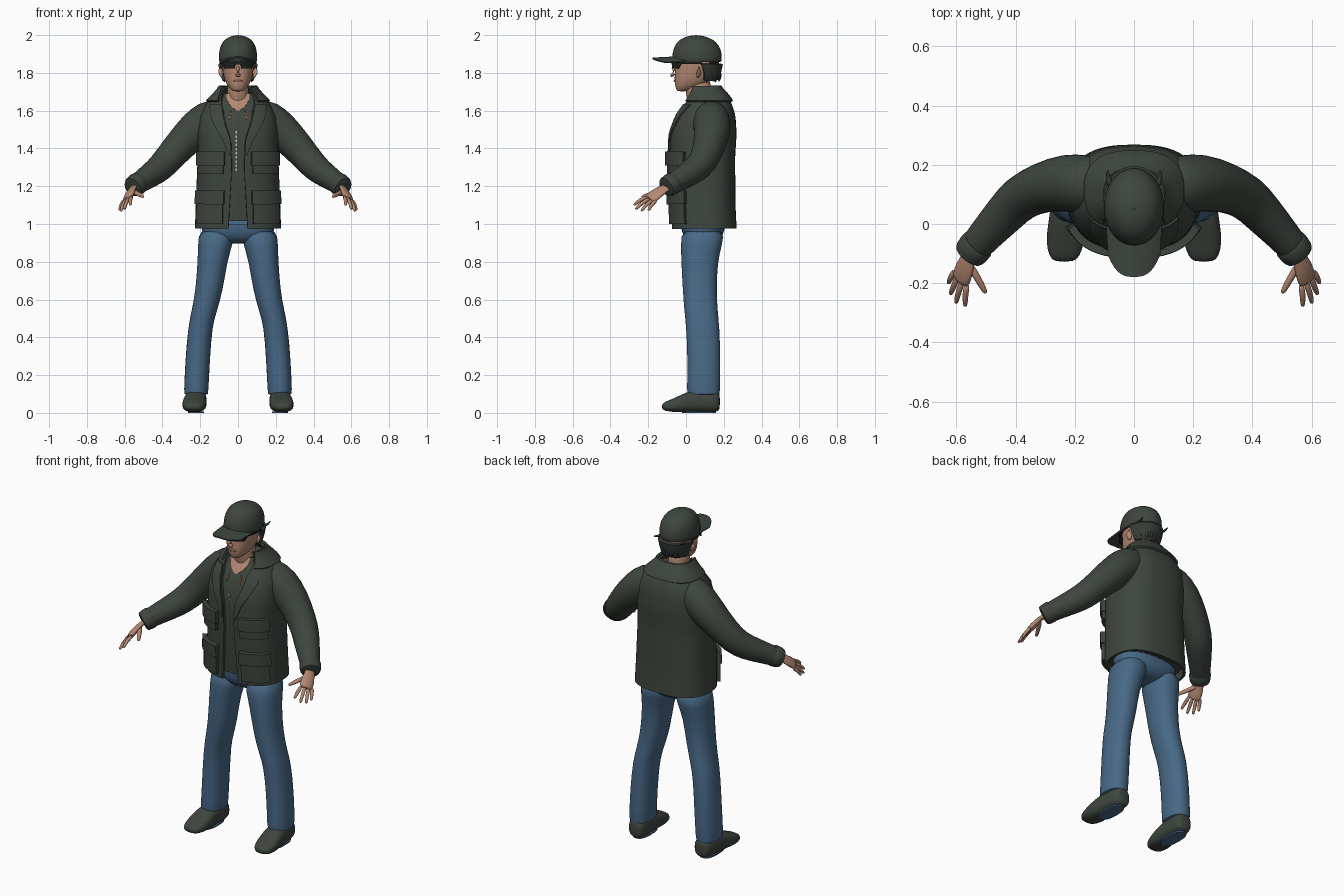
import bpy
import math
from math import sin, cos, pi
from mathutils import Vector

if "Cube" in bpy.data.objects:
    bpy.data.objects.remove(bpy.data.objects["Cube"])
parts = []


def material(name, r, g, b):
    m = bpy.data.materials.new(name)
    m.use_nodes = True
    m.diffuse_color = (r, g, b, 1)
    bsdf = m.node_tree.nodes["Principled BSDF"]
    bsdf.inputs["Base Color"].default_value = (r, g, b, 1)
    bsdf.inputs["Roughness"].default_value = 0.8
    return m


GREEN = material("dark_green", .048, .06, .048)
DENIM = material("denim_blue", .065, .14, .24)
SKIN = material("skin", .46, .25, .17)
LIP = material("lips", .36, .16, .12)
HAIR = material("hair", .035, .045, .038)
BLACK = material("lens_black", .012, .014, .013)
METAL = material("zip_grey", .5, .5, .48)
ORANGE = material("cord_orange", .6, .22, .08)


def finish(name, verts, faces, mat, mirror=False, sub=0, thick=0):
    me = bpy.data.meshes.new(name)
    me.from_pydata([tuple(v) for v in verts], [], faces)
    me.materials.append(mat)
    ob = bpy.data.objects.new(name, me)
    bpy.context.collection.objects.link(ob)
    if thick:
        s = ob.modifiers.new("thickness", 'SOLIDIFY')
        s.thickness, s.offset = thick, 1
    if sub:
        s = ob.modifiers.new("smooth", 'SUBSURF')
        s.levels = s.render_levels = sub
    if mirror:
        ob.modifiers.new("mirror", 'MIRROR')
    parts.append(ob)
    return ob


def spow(v, n):
    return math.copysign(abs(v) ** (2 / n), v)


def loft(name, rings, mat, n=2.0, count=20, mirror=False, sub=1):
    """Closed skin over rings given as (centre, u, v)."""
    verts, faces = [], []
    for c, u, v in rings:
        for i in range(count):
            t = 2 * pi * i / count
            verts.append(Vector(c) + Vector(u) * spow(cos(t), n) + Vector(v) * spow(sin(t), n))
    for j in range(len(rings) - 1):
        for i in range(count):
            k = (i + 1) % count
            faces.append((j * count + i, j * count + k, (j + 1) * count + k, (j + 1) * count + i))
    faces.append(tuple(reversed(range(count))))
    faces.append(tuple((len(rings) - 1) * count + i for i in range(count)))
    return finish(name, verts, faces, mat, mirror, sub)


def stack(name, table, mat, x=0, **kw):
    """Loft of level rings from rows of (z, half width, front y, back y)."""
    rings = [((x, (f + b) / 2, z), (w, 0, 0), (0, (b - f) / 2, 0)) for z, w, f, b in table]
    return loft(name, rings, mat, **kw)


def tube(name, path, mat, side=None, flat=1.0, count=16, mirror=True):
    """Tube along rows of (x, y, z, radius)."""
    pts = [Vector(p[:3]) for p in path]
    rings = []
    for i, p in enumerate(pts):
        t = (pts[min(i + 1, len(pts) - 1)] - pts[max(i - 1, 0)]).normalized()
        u = Vector(side) if side else t.cross(Vector((0, 0, 1)))
        u = (u - t * u.dot(t)).normalized()
        v = t.cross(u)
        rings.append((p, u * path[i][3], v * path[i][3] * flat))
    return loft(name, rings, mat, count=count, mirror=mirror)


def lerp_rows(table, z):
    """Values of a table at height z."""
    z = max(table[0][0], min(table[-1][0], z))
    for a, b in zip(table, table[1:]):
        if z <= b[0]:
            k = (z - a[0]) / (b[0] - a[0])
            return [p + (q - p) * k for p, q in zip(a[1:], b[1:])]


def patch(name, table, span, edge, mat, off=0, thick=.006, n=2.6, cols=8, rows=6, mirror=True):
    """Plate hugging a body table; angles run from the front toward +x."""
    verts, faces = [], []
    for j in range(rows + 1):
        z = span[0] + (span[1] - span[0]) * j / rows
        w, f, b = lerp_rows(table, z)
        a0, a1 = edge(z) if callable(edge) else edge
        for i in range(cols + 1):
            t = a0 + (a1 - a0) * i / cols
            verts.append(((w + off) * spow(sin(t), n),
                          (f + b) / 2 - ((b - f) / 2 + off) * spow(cos(t), n), z))
    m = cols + 1
    for j in range(rows):
        for i in range(cols):
            faces.append((j * m + i, j * m + i + 1, (j + 1) * m + i + 1, (j + 1) * m + i))
    return finish(name, verts, faces, mat, mirror, 0, thick)


# Jacket body, open at the front
TORSO = [(.975, .228, -.075, .268), (1.1, .224, -.08, .262), (1.35, .214, -.09, .26),
         (1.48, .214, -.085, .268), (1.57, .205, -.055, .262), (1.62, .178, -.025, .248),
         (1.66, .145, .0, .228), (1.69, .115, .01, .205), (1.72, .09, .02, .175)]
GAP = [(.975, .15), (1.3, .09), (1.45, .11), (1.6, .34), (1.72, .85)]


def gap(z):
    return lerp_rows(GAP, z)[0]


patch("jacket_body", TORSO, (.975, 1.72), lambda z: (gap(z), 2 * pi - gap(z)), GREEN,
      off=-.014, thick=.014, cols=56, rows=24, mirror=False)
patch("jacket_collar", TORSO, (1.645, 1.725), lambda z: (gap(z) + .05, 2 * pi - gap(z) - .05),
      GREEN, off=.002, thick=.013, cols=36, rows=5, mirror=False)
patch("jacket_lapels", TORSO, (1.36, 1.63), lambda z: (gap(z), gap(z) + .03 + (z - 1.36) * 1.7),
      GREEN, off=.001, thick=.008, rows=10)

# Patch pockets with flaps
for label, z0, z1 in (("upper", 1.265, 1.37), ("lower", 1.0, 1.165)):
    patch(label + "_pockets", TORSO, (z0, z1), (.26, 1.1), GREEN, thick=.018)
    patch(label + "_pocket_flaps", TORSO, (z1 - .06, z1 + .012), (.23, 1.14), GREEN, thick=.026)

# Shirt under the jacket, bare throat, zip and cords
SHIRT = [(z, w - .022, f + .018, b - .022) for z, w, f, b in TORSO]
SHIRT[0] = (1.015,) + SHIRT[0][1:]
stack("shirt", SHIRT[:-1], GREEN, n=2.6, count=36, sub=0)
patch("throat", SHIRT, (1.6, 1.69), lambda z: (0, .02 + (z - 1.6) * 6), SKIN, off=.002, thick=.003)
for k in range(10):
    z = 1.28 + k * .022
    patch("zip_tooth", SHIRT, (z, z + .013), (-.03, -.012), METAL, off=.002, thick=.004,
          cols=1, rows=1, mirror=False)
patch("cords", SHIRT, (1.55, 1.6), (.13, .16), ORANGE, off=.003, thick=.005, cols=1, rows=2)

# Sleeves and cuffs
tube("sleeves", [(.08, .13, 1.585, .085), (.16, .135, 1.56, .1), (.23, .14, 1.495, .1),
                 (.31, .125, 1.415, .086), (.385, .09, 1.325, .078), (.43, .04, 1.28, .072),
                 (.5, -.035, 1.235, .06), (.555, -.1, 1.195, .052), (.558, -.104, 1.193, .05)],
     GREEN, count=20)
tube("cuffs", [(.522, -.062, 1.221, .054), (.526, -.066, 1.218, .062), (.556, -.103, 1.195, .058),
               (.56, -.108, 1.192, .05)], GREEN, count=20)

# Hands
ACROSS = (.55, .75, -.3)
tube("palms", [(.545, -.085, 1.205, .028), (.563, -.125, 1.182, .03), (.574, -.155, 1.16, .04),
               (.583, -.185, 1.138, .039), (.586, -.195, 1.13, .033)], SKIN, ACROSS, .45)
fingers = (("index", (.57, -.278, 1.1)), ("middle", (.602, -.268, 1.078)),
           ("ring", (.62, -.238, 1.068)), ("little", (.627, -.2, 1.072)))
for k, (label, tip) in enumerate(fingers):
    base = Vector((.563, -.2, 1.145)).lerp(Vector((.603, -.155, 1.125)), k / 3)
    mid = base.lerp(Vector(tip), .5) + Vector((.004, -.004, .006))
    tube(label + "_fingers", [(*base, .012), (*mid, .011), (*base.lerp(Vector(tip), .92), .009),
                              (*tip, .005)], SKIN, count=8)
tube("thumbs", [(.56, -.13, 1.175, .015), (.527, -.185, 1.158, .013), (.506, -.222, 1.148, .011),
                (.5, -.235, 1.143, .006)], SKIN, count=8)

# Jeans: hips and legs
stack("jeans_hips", [(.895, .07, .03, .14), (.92, .16, -.005, .185), (.96, .2, -.025, .205),
                     (1.04, .195, -.035, .215)], DENIM, n=2.4, count=28)
legs = [(.095, .222, .064, .005, .18), (.1, .222, .065, .004, .181), (.28, .214, .066, .008, .184),
        (.46, .2, .064, .0, .178), (.54, .178, .068, -.01, .168), (.65, .152, .073, -.018, .163),
        (.8, .136, .079, -.026, .168), (.89, .12, .092, -.028, .192), (.98, .11, .1, -.028, .212)]
loft("jeans_legs", [((x, (f + b) / 2, z), (w, 0, 0), (0, (b - f) / 2, 0))
                    for z, x, w, f, b in legs], DENIM, n=2.2, mirror=True)

# Shoes, lofted from toe to heel
shoes = [(-.128, .236, .03, .02, .045), (-.112, .235, .052, .01, .06), (-.06, .232, .066, .003, .078),
         (.0, .228, .063, .003, .11), (.05, .224, .058, .003, .122), (.14, .22, .056, .003, .12),
         (.17, .219, .046, .008, .112), (.18, .219, .03, .02, .1)]
loft("shoes", [((x, y, (lo + hi) / 2), (w, 0, 0), (0, 0, (hi - lo) / 2))
               for y, x, w, lo, hi in shoes], GREEN, n=2.6, mirror=True)
loft("shoe_soles", [((.222, .07, z), (.042, 0, 0), (0, .09, 0)) for z in (0, .008)],
     DENIM, n=2.6, mirror=True, sub=0)

# Neck and head
stack("neck", [(1.58, .07, .03, .15), (1.66, .062, .005, .14), (1.71, .055, -.005, .13),
               (1.78, .056, -.01, .135)], SKIN)
HEAD = [(1.702, .022, -.04, .0), (1.708, .034, -.05, .03), (1.73, .055, -.058, .09),
        (1.76, .071, -.061, .14), (1.8, .08, -.06, .165), (1.84, .085, -.058, .174),
        (1.88, .088, -.06, .178), (1.94, .075, -.04, .15)]
stack("head", HEAD, SKIN, n=2.2, count=28)
tube("nose", [(0, -.056, 1.835, .009), (0, -.067, 1.81, .011), (0, -.076, 1.793, .016),
              (0, -.066, 1.782, .014)], SKIN, count=12, mirror=False)
tube("mouth", [(-.026, -.055, 1.755, .004), (-.012, -.06, 1.757, .007), (.012, -.06, 1.757, .007),
               (.026, -.055, 1.755, .004)], LIP, count=8, mirror=False)
tube("ears", [(.083, .062, 1.775, .01), (.09, .066, 1.79, .015), (.093, .07, 1.815, .02),
              (.091, .068, 1.835, .013)], SKIN, flat=.5, count=12)

# Hair at the back, with pointed tufts
patch("hair", HEAD, (1.765, 1.85), lambda z: (2.05 - (z - 1.765) * 4, 2 * pi - 2.05 + (z - 1.765) * 4),
      HAIR, off=.0, thick=.02, n=2.2, cols=24, mirror=False)
for k in range(9):
    a = 2.1 + k * (pi - 2.1) / 4
    x, y = .088 * sin(a), .053 - .13 * cos(a)
    tube("hair_tuft", [(x, y, 1.83, .014), (x * 1.06, y + .004, 1.785, .016),
                       (x * .92, y - .012, 1.748 + .012 * (k % 2), .003)],
         HAIR, flat=.6, count=8, mirror=False)
tube("side_hair_wisps", [(.07, .12, 1.855, .012), (.09, .15, 1.85, .011), (.088, .185, 1.865, .003)],
     HAIR, flat=.6, count=8)

# Sunglasses
patch("lenses", HEAD, (1.822, 1.866), lambda z: (.08 + (1.866 - z) * 1.5, 1.0 - (1.866 - z) * 5),
      BLACK, off=.012, thick=.006, n=2.2)
patch("bridge", HEAD, (1.846, 1.86), (0, .16), BLACK, off=.012, thick=.006, n=2.2, cols=2, rows=1)
patch("temples", HEAD, (1.847, 1.857), (.95, 1.75), BLACK, off=.008, thick=.005, n=2.2, rows=1)

# Cap: crown, button and curved peak
stack("cap_crown", [(1.855, .098, -.07, .185), (1.86, .102, -.074, .189), (1.9, .103, -.074, .192),
                    (1.945, .094, -.062, .178), (1.977, .072, -.035, .145),
                    (1.994, .042, .005, .1), (1.999, .012, .04, .07)], GREEN, count=28)
tube("cap_button", [(0, .054, 1.988, .01), (0, .055, 1.996, .01), (0, .056, 2.0, .006)],
     GREEN, side=(1, 0, 0), count=8, mirror=False)
verts, faces, cols, rows = [], [], 16, 5
for j in range(rows + 1):
    for i in range(cols + 1):
        s, r = 2 * i / cols - 1, j / rows
        y0 = .07 - .13 * math.sqrt(1 - (s * .86) ** 2)
        y1 = -.178 + .075 * abs(s) ** 3
        verts.append((s * (.09 - .006 * r), y0 + (y1 - y0) * r, 1.879 - .022 * s * s - .006 * r))
for j in range(rows):
    for i in range(cols):
        a = j * (cols + 1) + i
        faces.append((a, a + cols + 1, a + cols + 2, a + 1))
finish("cap_peak", verts, faces, GREEN, thick=.008)

# Apply modifiers and shade
bpy.ops.object.select_all(action='DESELECT')
for ob in parts:
    ob.select_set(True)
bpy.context.view_layer.objects.active = parts[0]
bpy.ops.object.convert(target='MESH')
bpy.ops.object.shade_smooth_by_angle(angle=math.radians(40))
